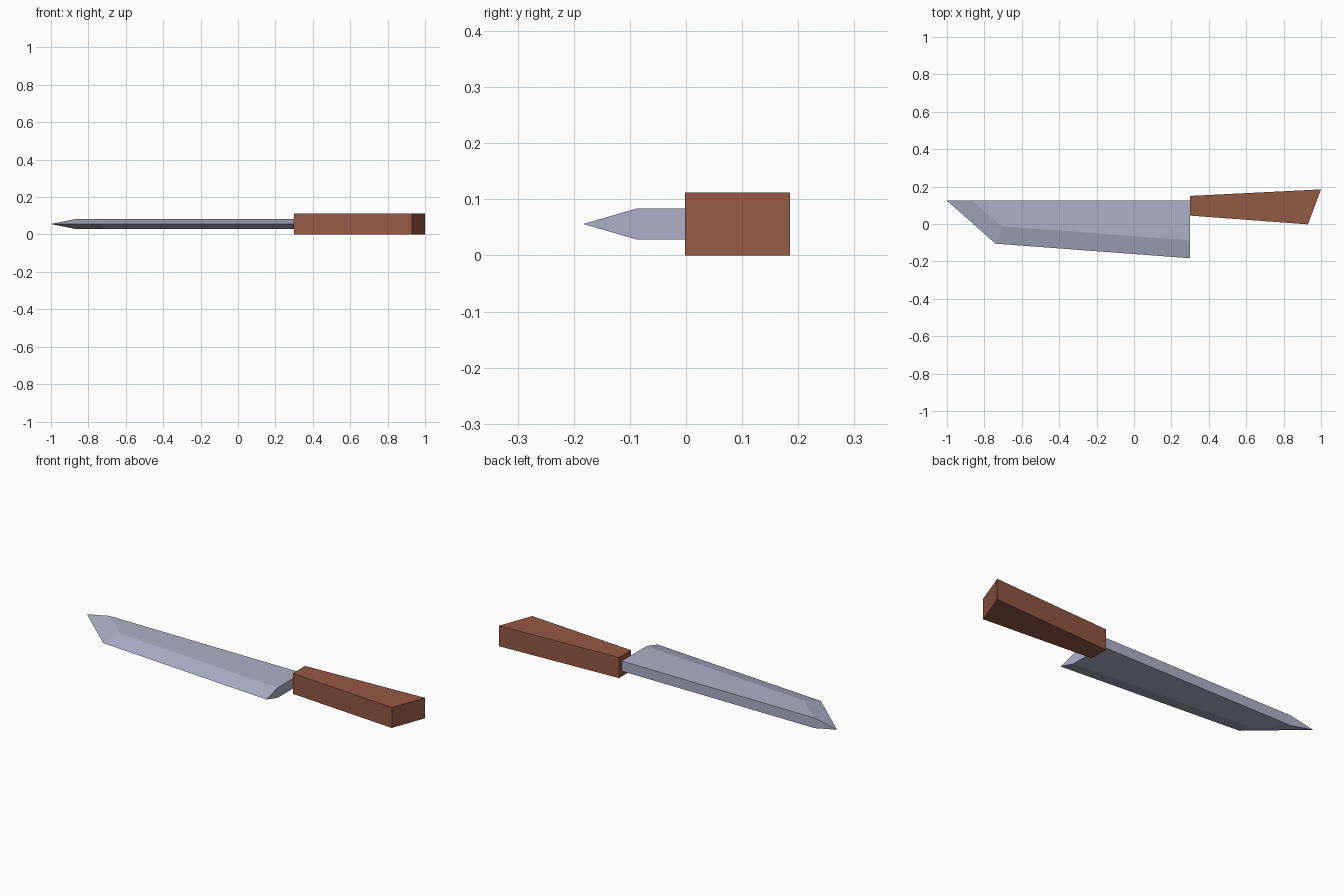
import bpy, bmesh

if "Cube" in bpy.data.objects:
    bpy.data.objects.remove(bpy.data.objects["Cube"])


def material(name, rgb):
    m = bpy.data.materials.new(name)
    m.diffuse_color = (*rgb, 1)
    m.use_nodes = True
    m.node_tree.nodes["Principled BSDF"].inputs["Base Color"].default_value = m.diffuse_color
    return m


def loft(name, rings, mat):
    """Skin a stack of equal-length point rings and cap both ends."""
    bm = bmesh.new()
    rows = [[bm.verts.new(p) for p in ring] for ring in rings]
    n = len(rows[0])
    for a, b in zip(rows, rows[1:]):
        for i in range(n):
            j = (i + 1) % n
            bm.faces.new((a[i], a[j], b[j], b[i]))
    bm.faces.new(rows[0])
    bm.faces.new(rows[-1])
    # the cutting edge and tip are shared by both sides
    bmesh.ops.remove_doubles(bm, verts=bm.verts, dist=1e-4)
    bmesh.ops.recalc_face_normals(bm, faces=bm.faces)
    mesh = bpy.data.meshes.new(name)
    bm.to_mesh(mesh)
    bm.free()
    mesh.materials.append(mat)
    obj = bpy.data.objects.new(name, mesh)
    bpy.context.collection.objects.link(obj)
    return obj


steel = material("blue_grey_steel", (0.42, 0.44, 0.58))
wood = material("brown_wood", (0.30, 0.10, 0.058))

# Handle: tapered outline with a slanted butt, extruded upwards
HEIGHT = 0.112
handle_outline = [(0.30, 0.045), (0.93, -0.002), (1.0, 0.185), (0.30, 0.15)]
loft("handle", [[(x, y, z) for x, y in handle_outline] for z in (0, HEIGHT)], wood)

# Blade: flat cheeks, ground to a sharp edge at mid height
MID, HALF = HEIGHT / 2, 0.0275
edge = [(-1.0, 0.125), (-0.74, -0.105), (0.30, -0.183)]
cheek = [(-0.865, 0.125), (-0.705, -0.012), (0.30, -0.088)]
spine_heel = (0.30, 0.125)


def blade_ring(outline, z):
    return [(x, y, z) for x, y in outline + [spine_heel]]


# the heel end of the spine keeps its full thickness
edge_ring = [(x, y, MID) for x, y in edge] + [(*spine_heel, MID)]
loft("blade", [blade_ring(cheek, MID - HALF), edge_ring, blade_ring(cheek, MID + HALF)], steel)
